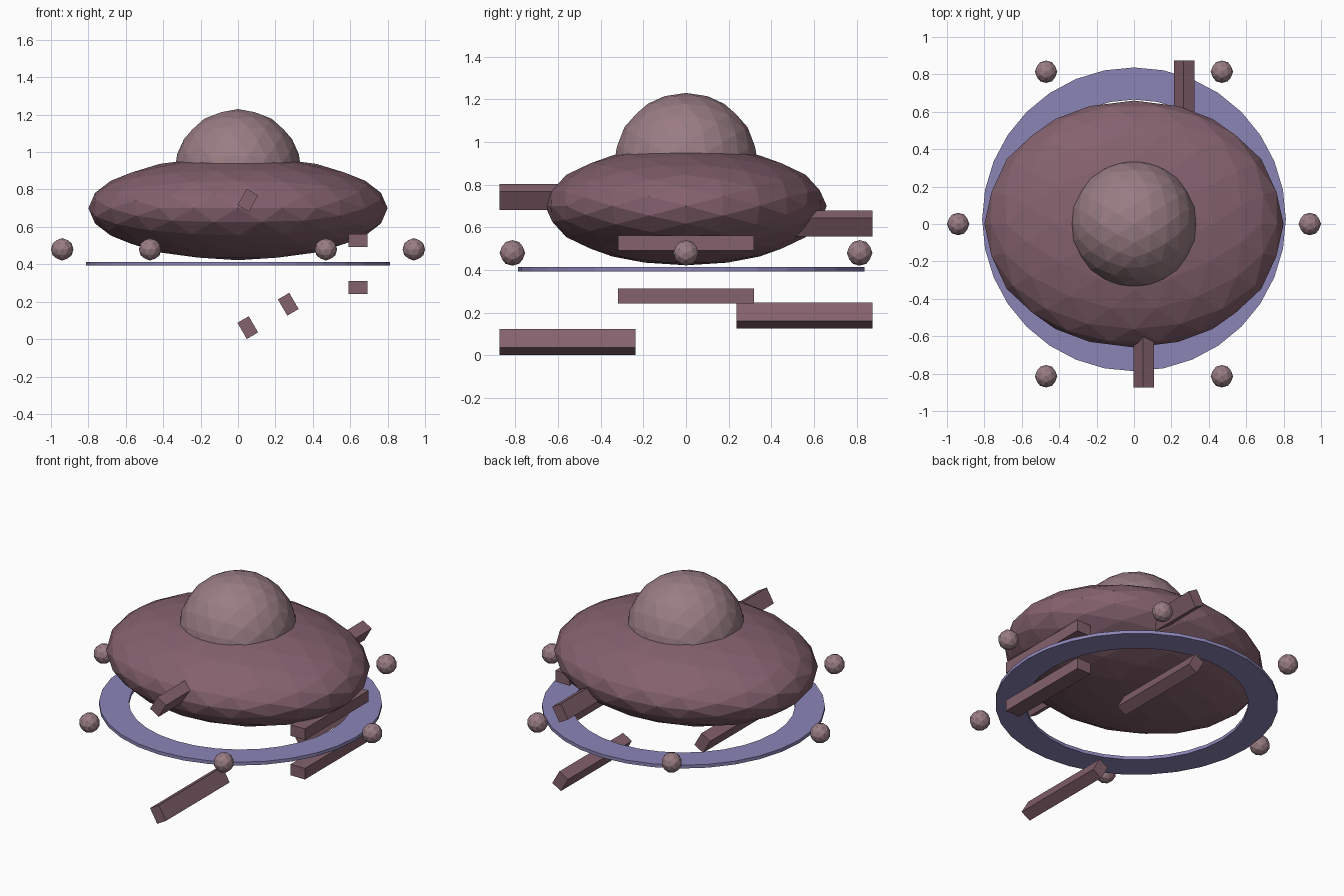
import bpy, bmesh
from math import pi, radians, cos, sin, atan
from mathutils import Matrix, Vector

if "Cube" in bpy.data.objects:
    bpy.data.objects.remove(bpy.data.objects["Cube"])


def material(name, rgb):
    m = bpy.data.materials.new(name)
    m.diffuse_color = (*rgb, 1)
    m.use_nodes = True
    m.node_tree.nodes["Principled BSDF"].inputs["Base Color"].default_value = m.diffuse_color
    return m


PLUM = material("plum", (0.23, 0.12, 0.155))
ROSE = material("rose", (0.32, 0.205, 0.23))
LILAC = material("lilac", (0.26, 0.235, 0.47))


def finish(name, bm, mat):
    bmesh.ops.recalc_face_normals(bm, faces=bm.faces)
    mesh = bpy.data.meshes.new(name)
    bm.to_mesh(mesh)
    bm.free()
    mesh.materials.append(mat)
    obj = bpy.data.objects.new(name, mesh)
    bpy.context.collection.objects.link(obj)
    return obj


# Icosphere turned so its two-fold axes lie on x, y and z
ALIGN = Matrix.Rotation(atan(2) / 2, 4, 'X') @ Matrix.Rotation(pi / 2, 4, 'Z')


def ball(name, level, centre, radii, mat):
    bm = bmesh.new()
    bmesh.ops.create_icosphere(bm, subdivisions=level, radius=1)
    place = Matrix.Translation(centre) @ Matrix.Diagonal((*radii, 1)) @ ALIGN
    bmesh.ops.transform(bm, matrix=place, verts=bm.verts)
    return finish(name, bm, mat)


CENTRE_Z = 0.402

# Saucer hull and cockpit dome
ball("hull", 3, (0, 0, 0.70), (0.80, 0.66, 0.278), PLUM)
ball("dome", 3, (0, 0, 0.89), (0.34, 0.34, 0.34), ROSE)

# Flat ring below the hull, set slightly back
bm = bmesh.new()
profile = [(0.64, -0.0105), (0.812, -0.0105), (0.812, 0.0105), (0.64, 0.0105)]
verts = [bm.verts.new((x, 0, z)) for x, z in profile]
edges = [bm.edges.new((verts[i], verts[(i + 1) % 4])) for i in range(4)]
bmesh.ops.spin(bm, geom=verts + edges, cent=(0, 0, 0), axis=(0, 0, 1),
               angle=2 * pi, steps=32, use_merge=True)
bmesh.ops.remove_doubles(bm, verts=bm.verts, dist=1e-4)
ring = finish("under_ring", bm, LILAC)
ring.location = (0, 0.025, CENTRE_Z + 0.001)

for i in range(6):
    a = radians(60 * i)

    # Floating light orbs
    ball(f"orb_{i + 1}", 2, (0.94 * cos(a), 0.94 * sin(a), 0.48), (0.06,) * 3, ROSE)

    # Bars spread around the circle, each swung about the y axis
    bm = bmesh.new()
    bmesh.ops.create_cube(bm, size=1)
    place = (Matrix.Translation((0, 0, CENTRE_Z)) @ Matrix.Rotation(a, 4, 'Y')
             @ Matrix.Translation(Vector((0.642 * cos(a), 0.642 * sin(a), 0.125)))
             @ Matrix.Diagonal((0.10, 0.638, 0.07, 1)))
    bmesh.ops.transform(bm, matrix=place, verts=bm.verts)
    finish(f"bar_{i + 1}", bm, PLUM)
